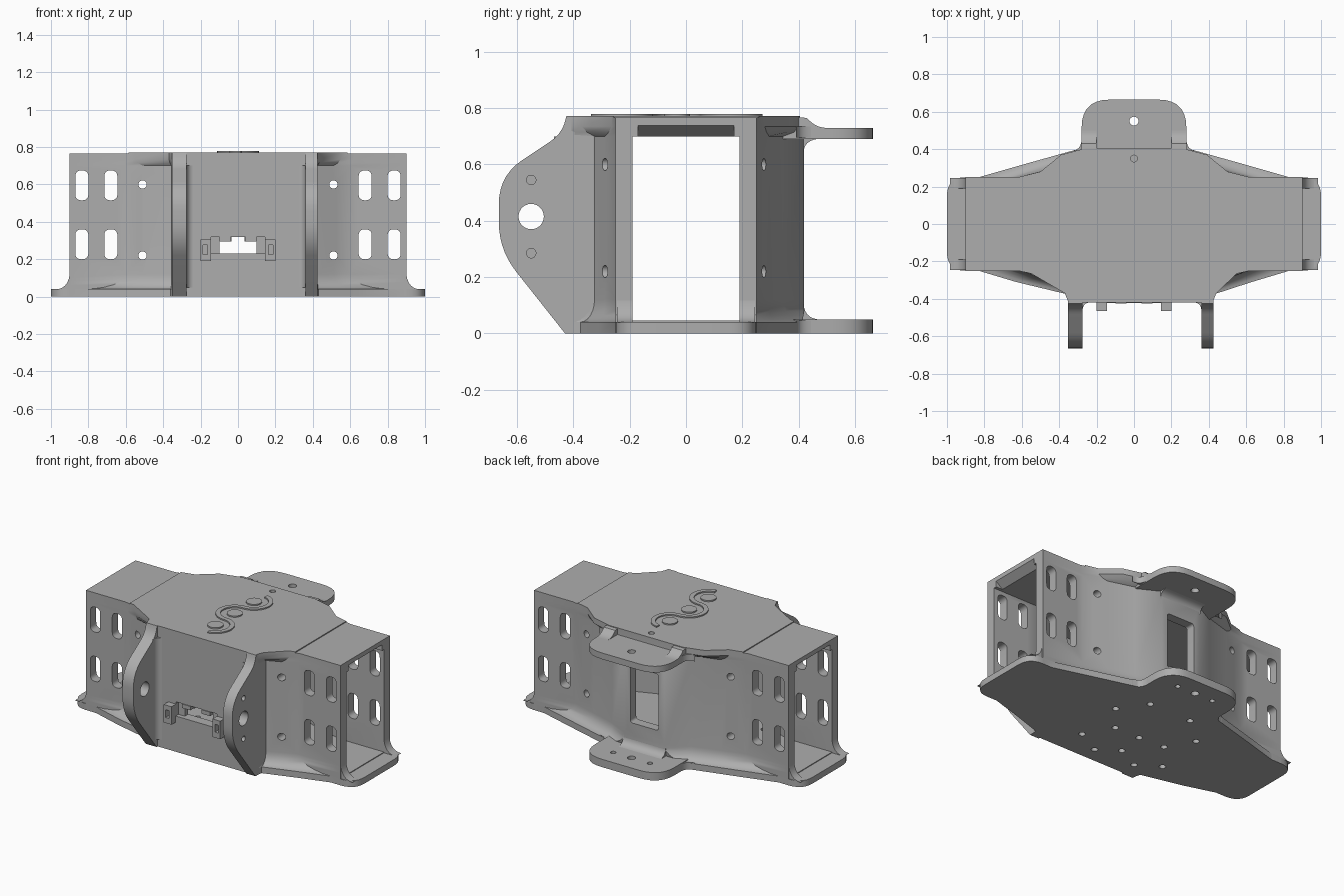
import bpy, bmesh
from math import sin, cos, pi, radians
from mathutils import Vector

cube = bpy.data.objects.get("Cube")
if cube:
    bpy.data.objects.remove(cube, do_unlink=True)

grey = bpy.data.materials.new("plain grey")
grey.use_nodes = True
colour = (0.42, 0.42, 0.42, 1)
grey.diffuse_color = colour
grey.node_tree.nodes["Principled BSDF"].inputs["Base Color"].default_value = colour


# ---------- helpers ----------
def bend(a, c, b, n=7):
    """Curve from a to b pulled towards the corner c."""
    a, c, b = Vector(a), Vector(c), Vector(b)
    ts = [i / n for i in range(n + 1)]
    return [tuple(a * (1 - t) ** 2 + c * 2 * t * (1 - t) + b * t * t) for t in ts]


def rounded(corners):
    """Polygon of (u, v, trim) corners; trim is the length cut by rounding."""
    out = []
    for i, (u, v, r) in enumerate(corners):
        p = Vector((u, v))
        if not r:
            out.append((u, v))
            continue
        a = Vector(corners[i - 1][:2]) - p
        b = Vector(corners[(i + 1) % len(corners)][:2]) - p
        out += bend(p + a.normalized() * r, p, p + b.normalized() * r)
    return out


def rect(u0, u1, v0, v1, r=0):
    return rounded([(u0, v0, r), (u1, v0, r), (u1, v1, r), (u0, v1, r)])


def circle(u, v, r, n=20):
    return [(u + r * cos(2 * pi * i / n), v + r * sin(2 * pi * i / n)) for i in range(n)]


def fillet(u, v, a, b):
    """Concave corner piece with legs a and b."""
    return [(u, v)] + bend((u + a, v), (u, v), (u, v + b))


def place(axis, p, w):
    u, v = p
    return {"x": (w, u, v), "y": (u, w, v), "z": (u, v, w)}[axis]


def stack(bm, rings):
    """Close a stack of matching rings into a solid."""
    rows = [[bm.verts.new(p) for p in ring] for ring in rings]
    for low, high in zip(rows, rows[1:]):
        for i in range(len(low)):
            bm.faces.new((low[i - 1], low[i], high[i], high[i - 1]))
    bm.faces.new(rows[0])
    bm.faces.new(rows[-1])


def solid(name, *stacks):
    bm = bmesh.new()
    for rings in stacks:
        stack(bm, rings)
    bmesh.ops.recalc_face_normals(bm, faces=bm.faces)
    mesh = bpy.data.meshes.new(name)
    bm.to_mesh(mesh)
    bm.free()
    mesh.materials.append(grey)
    ob = bpy.data.objects.new(name, mesh)
    bpy.context.collection.objects.link(ob)
    return ob


def bar(pts, axis, lo, hi):
    return [[place(axis, p, w) for p in pts] for w in (lo, hi)]


def prism(name, pts, axis, lo, hi):
    return solid(name, bar(pts, axis, lo, hi))


def cut(ob, *stacks):
    cutter = solid("cutter", *stacks)
    cutter.hide_render = True
    mod = ob.modifiers.new("cut", "BOOLEAN")
    mod.operation, mod.solver, mod.object = "DIFFERENCE", "EXACT", cutter
    mod.use_self = True
    bpy.context.view_layer.objects.active = ob
    bpy.ops.object.modifier_apply(modifier=mod.name)
    bpy.data.objects.remove(cutter, do_unlink=True)


def both_sides(half):
    """Mirror a front-to-back half outline; the left front edge is nearer the middle."""
    other = [(-x + (0.07 if y < -0.31 and x < 0.5 else 0), y) for x, y in reversed(half)]
    return half + other


# ---------- hollow body, blended from base plate to wall to top flange ----------
plate = both_sides([(.42, -.42), (.43, -.375), (.63, -.31), (.83, -.25), (.9, -.25),
                    (.9, .25), (.83, .25), (.6, .316), (.3, .4), (.26, .41)])
wall = both_sides([(.42, -.42), (.425, -.325), (.51, -.288), (.6, -.25), (.9, -.25),
                   (.9, .25), (.6, .25), (.45, .295), (.28, .345), (.14, .42)])
top = both_sides([(.42, -.42), (.44, -.37), (.55, -.265), (.62, -.25), (.9, -.25),
                  (.9, .25), (.62, .25), (.5, .28), (.39, .37), (.26, .405)])


def blend(a, b, t, z):
    return [(p[0] + (q[0] - p[0]) * t, p[1] + (q[1] - p[1]) * t, z) for p, q in zip(a, b)]


rings = [blend(plate, wall, 0, 0)]
for i in range(7):
    ang = i / 6 * pi / 2
    rings.append(blend(plate, wall, sin(ang), .04 + .08 * (1 - cos(ang))))
rings += [blend(wall, top, 0, .7), blend(wall, top, .6, .715),
          blend(wall, top, 1, .735), blend(wall, top, 1, .772)]
body = solid("body_shell", rings)

cavity = both_sides([(.36, -.36), (.37, -.27), (.58, -.19), (1.2, -.19),
                     (1.2, .19), (.58, .19), (.26, .285), (.12, .36)])
cut(body, bar(cavity, "z", .045, .7))

# openings in the body: slots, screw holes, windows, base holes
holes = [bar(circle(0, .35, .018), "z", .65, .9),
         bar(rect(-.1, .1, .2, .56, .02), "y", .3, .5),
         bar(rect(-.145, .145, .19, .32), "y", -.5, -.395),
         bar([(-.1, .23), (.1, .23), (.1, .295), (.035, .295),
              (.035, .318), (-.035, .318), (-.035, .295), (-.1, .295)], "y", -.4, -.3)]
for s in (-1, 1):
    for z in (.28, .595):
        for x in (.68, .835):
            holes.append(bar(rect(s * x - .035, s * x + .035, z - .08, z + .08, .034), "y", -.6, .6))
    for z in (.22, .6):
        holes.append(bar(circle(s * .51, z, .022), "y", -.6, .6))
    lip = [(s * .95, .74), (s * .9, .738), (s * .84, .69), (s * .95, .69)]
    holes.append(bar(lip, "y", -.17, .17))
    holes.append(bar(rect(min(s * .585, s * 1.1), max(s * .585, s * 1.1), -.6, .6), "z", .766, .9))
base_holes = [(.24, .12), (.12, .29), (-.18, .29), (.1, -.05), (.2, -.23), (-.08, -.05),
              (-.26, -.04), (.03, -.32), (-.1, -.23), (-.26, -.31), (-.4, -.22), (-.36, .13)]
for x, y in base_holes:
    holes.append(bar(circle(x, y, .02, 14), "z", -.1, .1))
cut(body, *holes)

# ---------- end lips of the base plate, with flared wall feet ----------
for s, side in ((1, "left"), (-1, "right")):
    prism(side + "_end_lip", rounded([(s * .8, -.25, 0), (s * 1, -.25, .1),
                                      (s * 1, .25, .1), (s * .8, .25, 0)]), "z", 0, .04)
    for t, end in ((-1, "front"), (1, "back")):
        prism(side + "_" + end + "_foot", fillet(s * .898, .038, s * .085, .11), "y",
              *sorted((t * .19, t * .245)))

# ---------- front ears ----------
ear = rounded([(-.33, 0, 0), (-.43, 0, 0), (-.665, .297, .1), (-.665, .56, .1),
               (-.44, .71, .05), (-.425, .772, 0), (-.33, .772, 0)])
pin = bar(circle(-.55, .415, .045, 28), "x", -1, 1)
small = [bar(circle(-.55, z, .017, 14), "x", -1, 1) for z in (.285, .545)]
left_ear = prism("left_ear", ear, "x", .36, .425)
cut(left_ear, pin, *small)
right_ear = prism("right_ear", ear, "x", -.352, -.275)
cut(right_ear, pin)
prism("left_ear_fillet", fillet(.361, -.419, -.045, -.05), "z", .05, .7)
prism("right_ear_fillet", fillet(-.276, -.419, .045, -.05), "z", .05, .7)

# ---------- front latch clips around the window ----------
for s, side in ((1, "left"), (-1, "right")):
    clip = prism(side + "_latch_clip", rect(*sorted((s * .145, s * .2)), .19, .305), "y", -.465, -.4)
    cut(clip, bar(rect(*sorted((s * .162, s * .187)), .225, .275), "y", -.5, -.43))
    prism(side + "_latch_tooth", rect(*sorted((s * .04, s * .1)), .295, .32), "y", -.425, -.37)
prism("latch_ledge", rect(-.15, .15, .19, .23), "y", -.423, -.37)

# ---------- rear tabs ----------
tab = rounded([(-.28, .33, 0), (.28, .33, 0), (.28, .665, .15), (-.28, .665, .15)])
top_tab = prism("top_tab", tab, "z", .69, .73)
cut(top_tab, bar(circle(0, .55, .024), "z", .5, .9), bar(rect(-.2, .2, .2, .36), "z", .5, .705))
bottom_tab = prism("bottom_tab", tab, "z", 0, .05)
cut(bottom_tab, *[bar(circle(x, .55, r), "z", -.1, .1)
                  for x, r in ((-.13, .016), (0, .024), (.13, .016))])
prism("top_tab_fillet", fillet(.418, .692, .07, -.05), "x", -.15, .15)
prism("bottom_tab_fillet", fillet(.418, .048, .07, .06), "x", -.15, .15)
lip = [(.36, .7), (.36, .77), (.4, .768)] + bend((.43, .765), (.46, .73), (.5, .73)) + [(.5, .7)]
for s, side in ((1, "left"), (-1, "right")):
    prism(side + "_tab_lip", lip, "x", *sorted((s * .2, s * .28)))
    prism(side + "_tab_neck", fillet(s * .278, .39, s * .06, .08), "z", .695, .735)
    prism(side + "_base_neck", fillet(s * .278, .39, s * .06, .08), "z", 0, .045)

# ---------- raised round pads and winding rib on the top ----------
centres = (.1625, -.0325, -.2275)
for i, y in enumerate(centres):
    prism("round_pad_%d" % (i + 1), circle(0, y, .046, 32), "z", .765, .78)


def winding(offset):
    pts = []
    for i, y in enumerate(centres):
        turn = 1 if i % 2 == 0 else -1
        r = .0975 + offset * turn
        pts += [(turn * r * sin(k * pi / 18), y + r * cos(k * pi / 18)) for k in range(1, 18)]
    return pts


prism("winding_rib", winding(.014) + winding(-.014)[::-1], "z", .765, .78)

# ---------- smooth shading with sharp edges ----------
for ob in bpy.context.scene.objects:
    ob.select_set(ob.type == "MESH")
bpy.context.view_layer.objects.active = body
bpy.ops.object.shade_smooth_by_angle(angle=radians(32))
